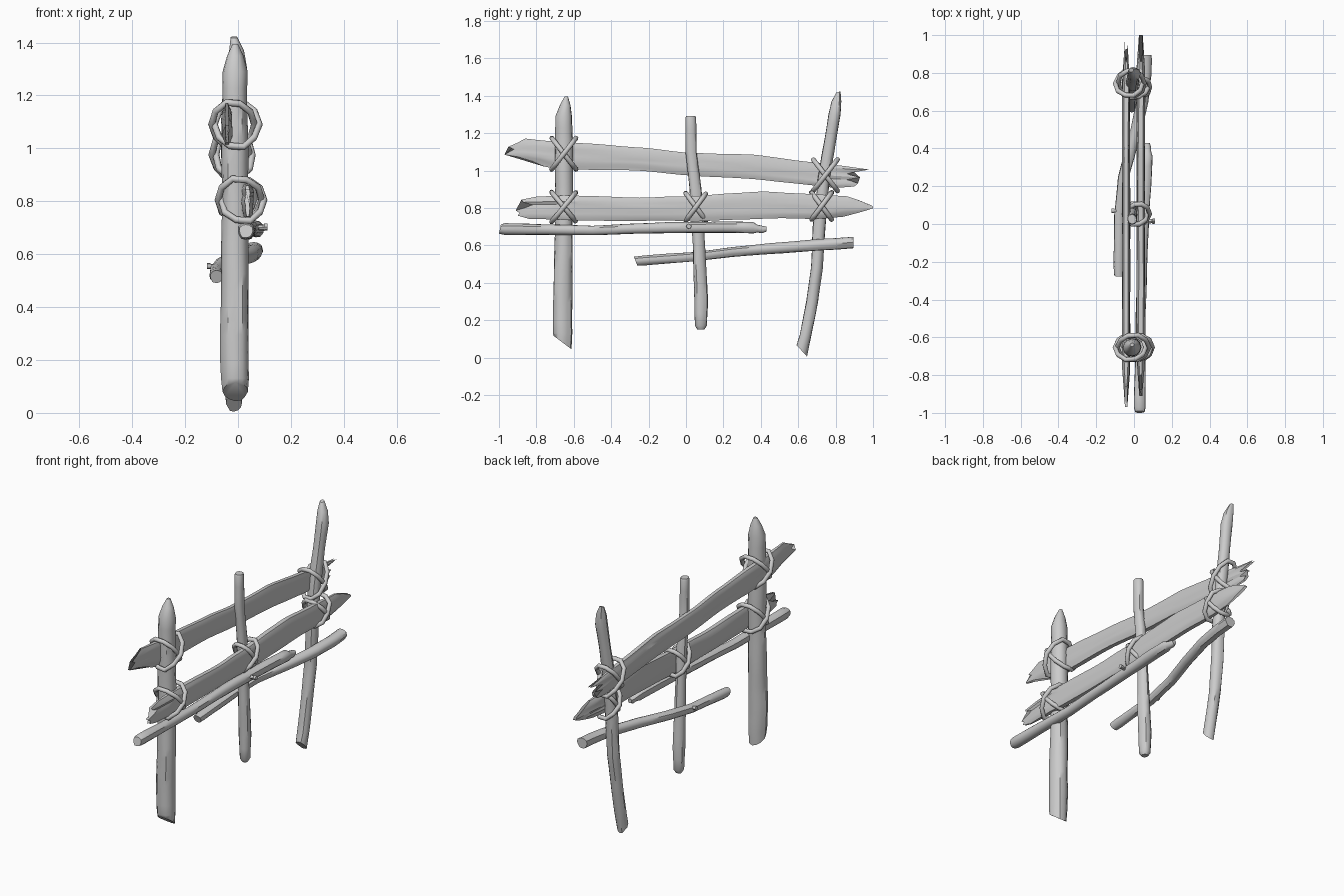
import bpy, math, random
from mathutils import Vector, noise

if "Cube" in bpy.data.objects:
    bpy.data.objects.remove(bpy.data.objects["Cube"])

random.seed(4)


def make_object(name, verts, faces, angle=40):
    mesh = bpy.data.meshes.new(name)
    mesh.from_pydata(verts, [], faces)
    mesh.update()
    obj = bpy.data.objects.new(name, mesh)
    bpy.context.collection.objects.link(obj)
    bpy.ops.object.select_all(action='DESELECT')
    obj.select_set(True)
    bpy.context.view_layer.objects.active = obj
    bpy.ops.object.mode_set(mode='EDIT')
    bpy.ops.mesh.select_all(action='SELECT')
    bpy.ops.mesh.normals_make_consistent(inside=False)
    bpy.ops.object.mode_set(mode='OBJECT')
    bpy.ops.object.shade_smooth_by_angle(angle=math.radians(angle))
    return obj


def skin(rings, n, closed=False):
    # quads between consecutive rings of n vertices
    last = rings if closed else rings - 1
    faces = [(i * n + k, i * n + (k + 1) % n,
              (i + 1) % rings * n + (k + 1) % n, (i + 1) % rings * n + k)
             for i in range(last) for k in range(n)]
    if not closed:
        faces += [tuple(range(n)), tuple(range((rings - 1) * n, rings * n))]
    return faces


def interp(table, t):
    # piecewise linear lookup, first column is the key
    for a, b in zip(table, table[1:]):
        if t <= b[0]:
            break
    f = min(1, max(0, (t - a[0]) / (b[0] - a[0])))
    return [p + (q - p) * f for p, q in zip(a[1:], b[1:])]


def pole(name, axis, pts, sides=12, slant=(0, 0), rough=0.07, step=0.06):
    # pts: x, y, z, radius along the axis; slant tilts the cut ends
    u, v = [i for i in range(3) if i != axis]
    table = [(p[axis], *p) for p in pts]
    keys = [p[axis] for p in pts]
    ts = []
    for a, b in zip(keys, keys[1:]):
        m = max(1, round((b - a) / step))
        ts += [a + (b - a) * i / m for i in range(m)]
    ts.append(keys[-1])
    ridge = [random.uniform(1 - rough, 1 + rough) for _ in range(sides)]
    seed = random.uniform(0, 50)
    verts = []
    for i, t in enumerate(ts):
        *c, r = interp(table, t)
        tilt = slant[0] if i == 0 else slant[1] if i == len(ts) - 1 else 0
        for k in range(sides):
            a = math.tau * k / sides
            lump = noise.noise((math.cos(a) + seed, math.sin(a), t * 5))
            rr = r * (ridge[k] + rough * 1.5 * lump)
            p = list(c)
            p[u] += rr * math.cos(a)
            p[v] += rr * math.sin(a)
            p[axis] += tilt * rr * math.sin(a)
            verts.append(p)
    return make_object(name, verts, skin(len(ts), sides))


def plank(name, x, thick, edges, left, right):
    # edges: y, bottom z, top z; left/right: splintered end positions bottom to top
    rows, cols = len(left), 30
    seed = random.uniform(0, 50)
    verts = []
    for i in range(cols + 1):
        s = i / cols
        end = min(1, 0.4 + 6 * min(s, 1 - s))
        for side in (1, -1):
            order = range(rows) if side == 1 else reversed(range(rows))
            for j in order:
                y = left[j] + (right[j] - left[j]) * s
                lo, hi = interp(edges, y)
                h = j / (rows - 1)
                bulge = 0.55 + 0.45 * (1 - (2 * h - 1) ** 4)
                grain = 0.005 * noise.noise((side * 3, y * 2, j * 1.7 + seed))
                wob = 0.008 * noise.noise((seed, y * 4, h * 2))
                verts.append((x + side * (thick / 2 * bulge * end + grain), y,
                              lo + (hi - lo) * h + wob))
    return make_object(name, verts, skin(cols + 1, rows * 2), 30)


def lashing(name, x, y, z, rx, ry, rz, tube=0.013):
    # two tilted loops crossing as an X
    segs, sides = 10, 8
    for tag, sgn in (("a", 1), ("b", -1)):
        d = Vector((0, sgn * ry, rz))
        verts = []
        for i in range(segs):
            a = math.tau * i / segs
            wob = random.uniform(0.96, 1.05)
            c = Vector((x + 0.006 * sgn, y, z)) + wob * (
                Vector((rx * math.cos(a), 0, 0)) + d * math.sin(a))
            out = (Vector((math.cos(a), 0, 0)) + d.normalized() * math.sin(a)).normalized()
            side = Vector((1, 0, 0)).cross(d).normalized()
            for k in range(sides):
                b = math.tau * k / sides
                verts.append(c + tube * (out * math.cos(b) + side * math.sin(b)))
        make_object(name + "_" + tag, verts, skin(segs, sides, True), 60)


# upright posts
pole("left_post", 2, [(-.01, -.66, .08, .048), (-.01, -.66, .13, .053), (-.01, -.66, .35, .054),
                      (-.01, -.652, .7, .049), (-.01, -.652, 1.1, .05), (-.01, -.652, 1.29, .047),
                      (-.01, -.645, 1.35, .03), (-.01, -.64, 1.395, .01)], slant=(-.75, 0))
pole("middle_post", 2, [(-.01, .08, .15, .018), (-.01, .08, .17, .03), (-.01, .08, .3, .035),
                        (-.01, .068, .6, .031), (-.01, .05, .9, .03), (-.01, .028, 1.1, .028),
                        (-.01, .025, 1.28, .028), (-.01, .025, 1.292, .024)])
pole("right_post", 2, [(-.015, .62, .035, .029), (-.015, .64, .12, .032), (-.015, .675, .3, .033),
                       (-.01, .70, .48, .034), (-.01, .713, .7, .034), (-.01, .735, .95, .034),
                       (-.005, .77, 1.15, .032), (0, .795, 1.3, .034), (-.005, .805, 1.37, .027),
                       (-.015, .815, 1.42, .012)], slant=(-1.1, .3))

# splintered planks
plank("upper_plank", -.042, .04,
      [(-.97, 1.05, 1.15), (-.86, 1.04, 1.17), (-.7, 1.01, 1.155), (-.45, 1.005, 1.135),
       (0, .98, 1.10), (.35, .95, 1.085), (.6, .93, 1.05), (.9, .90, 1.02), (1, .9, 1.02)],
      [-.76, -.82, -.90, -.97, -.95, -.92, -.95, -.90, -.86],
      [.80, .90, .92, .86, .93, .86, .90, .98, .86])
plank("lower_plank", .036, .044,
      [(-.91, .74, .86), (-.6, .735, .865), (-.2, .735, .855), (.05, .73, .865), (.4, .74, .888),
       (.7, .745, .87), (.9, .755, .86), (1, .77, .84)],
      [-.84, -.90, -.89, -.91, -.86, -.82, -.87, -.88, -.80],
      [.84, .92, .97, 1.0, 1.0, .99, .96, .92, .86])

# loose sticks with broken twigs
pole("front_stick", 1, [(.03, -.995, .687, .026), (.03, -.97, .687, .032), (.035, -.5, .68, .027),
                        (.045, -.1, .695, .029), (.06, .2, .698, .032), (.068, .36, .695, .032),
                        (.07, .38, .69, .022), (.07, .41, .685, .02), (.07, .43, .687, .013)],
     slant=(.2, 0))
pole("front_twig", 0, [(.05, .01, .70, .012), (.095, .015, .70, .01), (.1, .015, .702, .014),
                       (.112, .015, .702, .013)], sides=8, step=.03)
pole("back_stick", 1, [(-.08, -.27, .516, .025), (-.08, -.22, .52, .028), (-.078, .05, .54, .027),
                       (-.055, .25, .565, .028), (.0, .45, .583, .03), (.045, .65, .597, .032),
                       (.06, .8, .608, .033), (.06, .895, .617, .032)], slant=(-.4, 0))
pole("back_twig", 0, [(-.118, .07, .555, .012), (-.108, .07, .555, .012), (-.1, .07, .553, .009),
                      (-.06, .07, .55, .012)], sides=8, step=.03)

# rope lashings at the joints
for name, *dims in (("upper_left_lashing", -.012, -.653, 1.09, .083, .066, .085),
                    ("lower_left_lashing", .012, -.653, .805, .083, .066, .08),
                    ("lower_middle_lashing", .015, .053, .805, .06, .055, .074),
                    ("upper_right_lashing", -.02, .745, .975, .07, .066, .085),
                    ("lower_right_lashing", .01, .725, .81, .07, .055, .074)):
    lashing(name, *dims)
